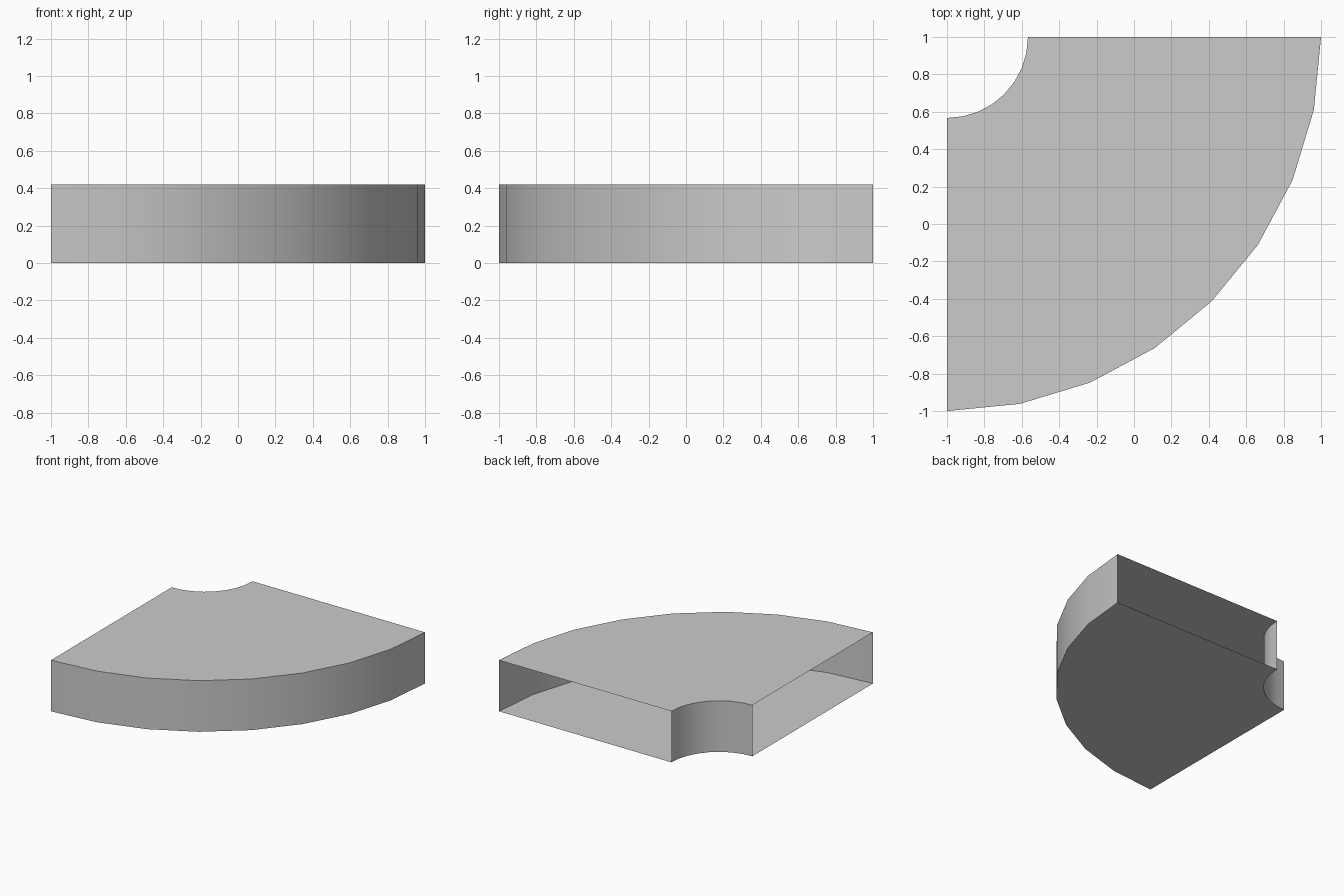
import bpy, bmesh, math

if "Cube" in bpy.data.objects:
    bpy.data.objects.remove(bpy.data.objects["Cube"])

SEGMENTS = 8
CENTRE = (-1.0, 1.0)
OUTER, INNER, HEIGHT = 2.0, 0.433, 0.42


def arc(bm, radius, z):
    """Quarter arc of vertices around the corner centre."""
    verts = []
    for i in range(SEGMENTS + 1):
        a = math.radians(-90 + 90 * i / SEGMENTS)
        verts.append(bm.verts.new((CENTRE[0] + radius * math.cos(a),
                                   CENTRE[1] + radius * math.sin(a), z)))
    return verts


bm = bmesh.new()
outer_low, outer_high = arc(bm, OUTER, 0), arc(bm, OUTER, HEIGHT)
inner_low, inner_high = arc(bm, INNER, 0), arc(bm, INNER, HEIGHT)

# Outer wall, top, inner wall and floor; the two straight ends stay open
strips = [(outer_low, outer_high), (outer_high, inner_high),
          (inner_high, inner_low), (inner_low, outer_low)]
for a, b in strips:
    for i in range(SEGMENTS):
        bm.faces.new((a[i], a[i + 1], b[i + 1], b[i]))

mesh = bpy.data.meshes.new("curved_corner_channel")
bm.to_mesh(mesh)
bm.free()
channel = bpy.data.objects.new("curved_corner_channel", mesh)
bpy.context.collection.objects.link(channel)

# Smooth curved walls with crisp rims
bpy.context.view_layer.objects.active = channel
channel.select_set(True)
bpy.ops.object.shade_smooth_by_angle(angle=math.radians(30))
